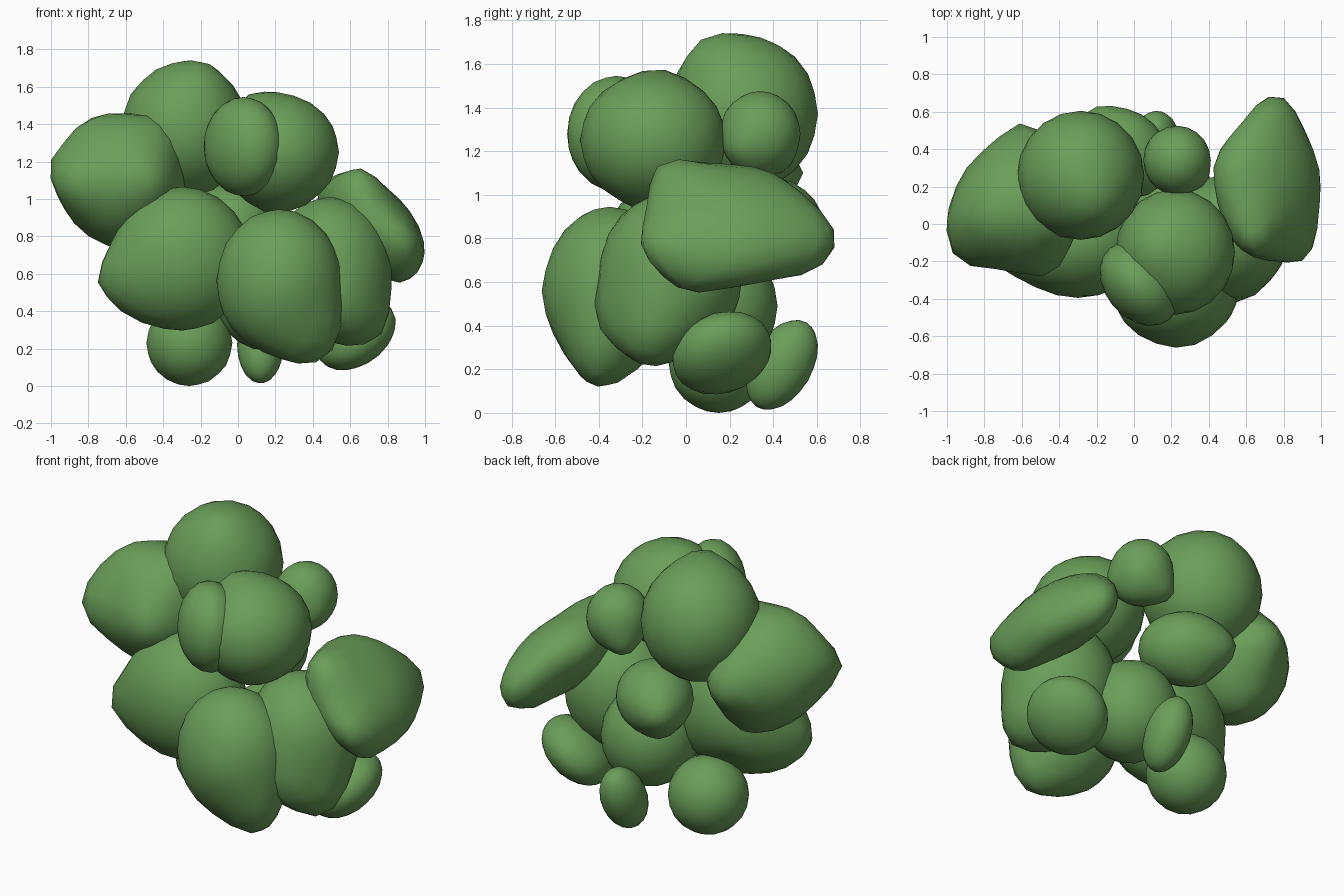
import bpy, bmesh
from math import radians
from mathutils import Vector, Euler

mat = bpy.data.materials.new("leaf_green")
mat.diffuse_color = (0.145, 0.342, 0.1, 1)


def clump(name, centre, radii, rot=(0, 0, 0), tips=()):
    """Rounded leaf clump: a rotated ellipsoid pulled out (or in) to a few tip points."""
    c, r = Vector(centre), Vector(radii)
    m = Euler([radians(a) for a in rot]).to_matrix()
    bm = bmesh.new()
    bmesh.ops.create_icosphere(bm, subdivisions=3, radius=1)
    for v in bm.verts:
        v.co = m @ (v.co * r)
    for tip in tips:
        d = Vector(tip) - c
        n = d.normalized()
        local = m.transposed() @ n
        reach = 1 / Vector([local[i] / r[i] for i in range(3)]).length
        for v in bm.verts:
            t = max(0, n.dot(v.co.normalized())) ** 10
            v.co += n * (d.length - reach) * t
    for f in bm.faces:
        f.smooth = True
    mesh = bpy.data.meshes.new(name)
    bm.to_mesh(mesh)
    bm.free()
    mesh.materials.append(mat)
    obj = bpy.data.objects.new(name, mesh)
    obj.location = c
    bpy.context.collection.objects.link(obj)


# Upper clumps
clump("top_clump", (-0.285, 0.26, 1.37), (0.34, 0.345, 0.36), tips=[(-0.18, 0.08, 1.71), (-0.2, 0.5, 1.62)])
clump("upper_left_clump", (-0.62, 0.1, 1.1), (0.34, 0.34, 0.35),
      tips=[(-0.99, 0, 1.2), (-0.58, 0.54, 1.1), (-0.93, -0.19, 1.08), (-0.45, -0.27, 1.1),
            (-0.38, 0, 1.41), (-0.8, 0, 1.42), (-0.6, 0.27, 0.75)])
clump("upper_front_clump", (0.22, -0.15, 1.25), (0.32, 0.335, 0.31), tips=[(0.06, -0.12, 1.56), (0.2, -0.15, 0.92)])
clump("upper_front_small_clump", (0.03, -0.32, 1.28), (0.25, 0.185, 0.265), (0, 0, -50))
clump("upper_back_small_clump", (0.23, 0.34, 1.28), (0.18, 0.185, 0.195),
      tips=[(0.1, 0.45, 1.12), (0.38, 0.22, 1.2), (0.3, 0.28, 1.1)])

# Middle clumps
clump("right_clump", (0.72, 0.2, 0.86), (0.34, 0.38, 0.2), (0, 45, 0),
      tips=[(0.76, 0.66, 0.81), (0.93, -0.17, 0.78), (0.97, 0.1, 0.66), (0.67, -0.1, 1.15),
            (0.86, 0, 0.56), (0.72, 0.56, 0.67), (0.43, 0.33, 0.98)])
clump("middle_left_clump", (-0.3, -0.09, 0.68), (0.37, 0.305, 0.385),
      tips=[(-0.74, -0.19, 0.57), (-0.6, -0.12, 0.4), (-0.36, 0.1, 0.45)])
clump("back_clump", (-0.05, 0.38, 0.87), (0.26, 0.22, 0.21), (0, 0, 135),
      tips=[(-0.24, 0.61, 0.85), (-0.12, 0.42, 0.64)])
clump("core_clump", (0.15, 0.14, 0.49), (0.28, 0.28, 0.3))

# Lower clumps
clump("lower_front_clump", (0.22, -0.35, 0.56), (0.335, 0.3, 0.385),
      tips=[(0.4, -0.41, 0.14), (0.52, -0.4, 0.28), (0.27, -0.66, 0.55)])
clump("lower_right_clump", (0.49, -0.07, 0.63), (0.33, 0.33, 0.38),
      tips=[(0.66, -0.2, 0.25), (0.57, -0.4, 0.4), (0.78, -0.15, 0.35)])
clump("bottom_left_clump", (-0.26, 0.15, 0.23), (0.23, 0.23, 0.23))
clump("bottom_back_clump", (0.12, 0.44, 0.22), (0.125, 0.14, 0.225), (-30, 0, 0))
clump("bottom_right_clump", (0.63, 0.165, 0.275), (0.235, 0.235, 0.155), (18, -36, 0))
